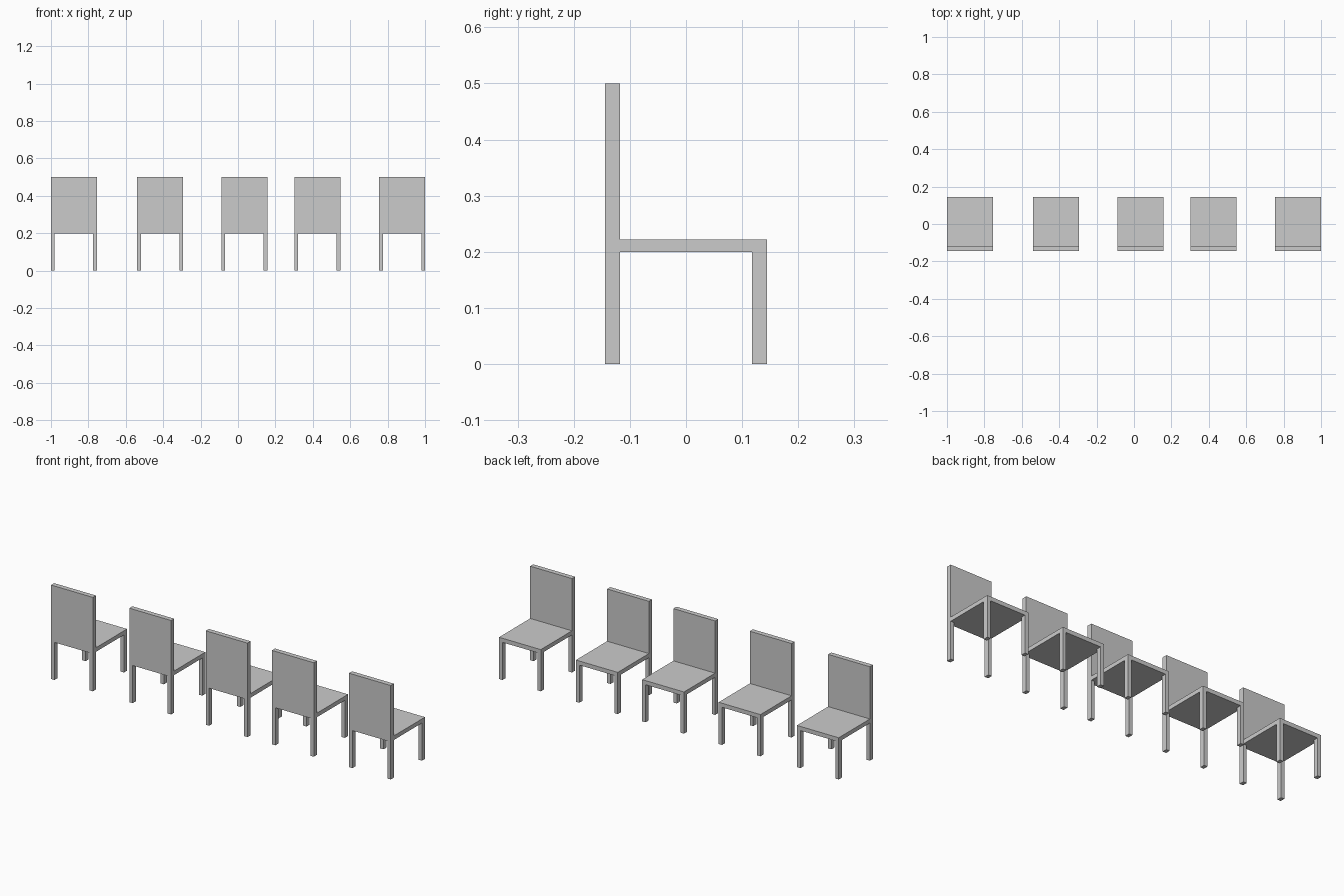
import bpy
import bmesh
from mathutils import Vector

default = bpy.data.objects.get("Cube")
if default:
    bpy.data.objects.remove(default, do_unlink=True)

# Single light grey finish
GREY = (0.6, 0.6, 0.6, 1.0)
grey = bpy.data.materials.new("light_grey")
grey.use_nodes = True
grey.diffuse_color = GREY
grey.node_tree.nodes["Principled BSDF"].inputs["Base Color"].default_value = GREY

# Chair dimensions
WIDTH, DEPTH, HEIGHT = 0.246, 0.288, 0.5
LEG_X, LEG_Y = 0.02, 0.026
SEAT_BOTTOM, SEAT_TOP = 0.2, 0.222
HX, HY = WIDTH / 2, DEPTH / 2


def box(name, low, high, x_offset):
    """Box between two corners, shifted along the row."""
    low, high = Vector(low), Vector(high)
    mesh = bpy.data.meshes.new(name)
    bm = bmesh.new()
    bmesh.ops.create_cube(bm, size=1)
    bmesh.ops.scale(bm, vec=high - low, verts=bm.verts)
    bmesh.ops.translate(bm, vec=(low + high) / 2, verts=bm.verts)
    bm.to_mesh(mesh)
    bm.free()
    mesh.materials.append(grey)
    obj = bpy.data.objects.new(name, mesh)
    obj.location.x = x_offset
    bpy.context.collection.objects.link(obj)


def chair(number, x):
    # Backrest and seat
    box(f"backrest_{number}", (-HX, -HY, SEAT_BOTTOM), (HX, -HY + LEG_Y, HEIGHT), x)
    box(f"seat_{number}", (-HX, -HY + LEG_Y, SEAT_BOTTOM), (HX, HY, SEAT_TOP), x)
    # Four corner legs
    for side, x0 in (("right", -HX), ("left", HX - LEG_X)):
        for end, y0 in (("front", -HY), ("back", HY - LEG_Y)):
            box(f"{end}_{side}_leg_{number}", (x0, y0, 0),
                (x0 + LEG_X, y0 + LEG_Y, SEAT_BOTTOM), x)


# Unevenly spaced row of five chairs
for i, x in enumerate((-0.877, -0.416, 0.034, 0.424, 0.877), start=1):
    chair(i, x)
